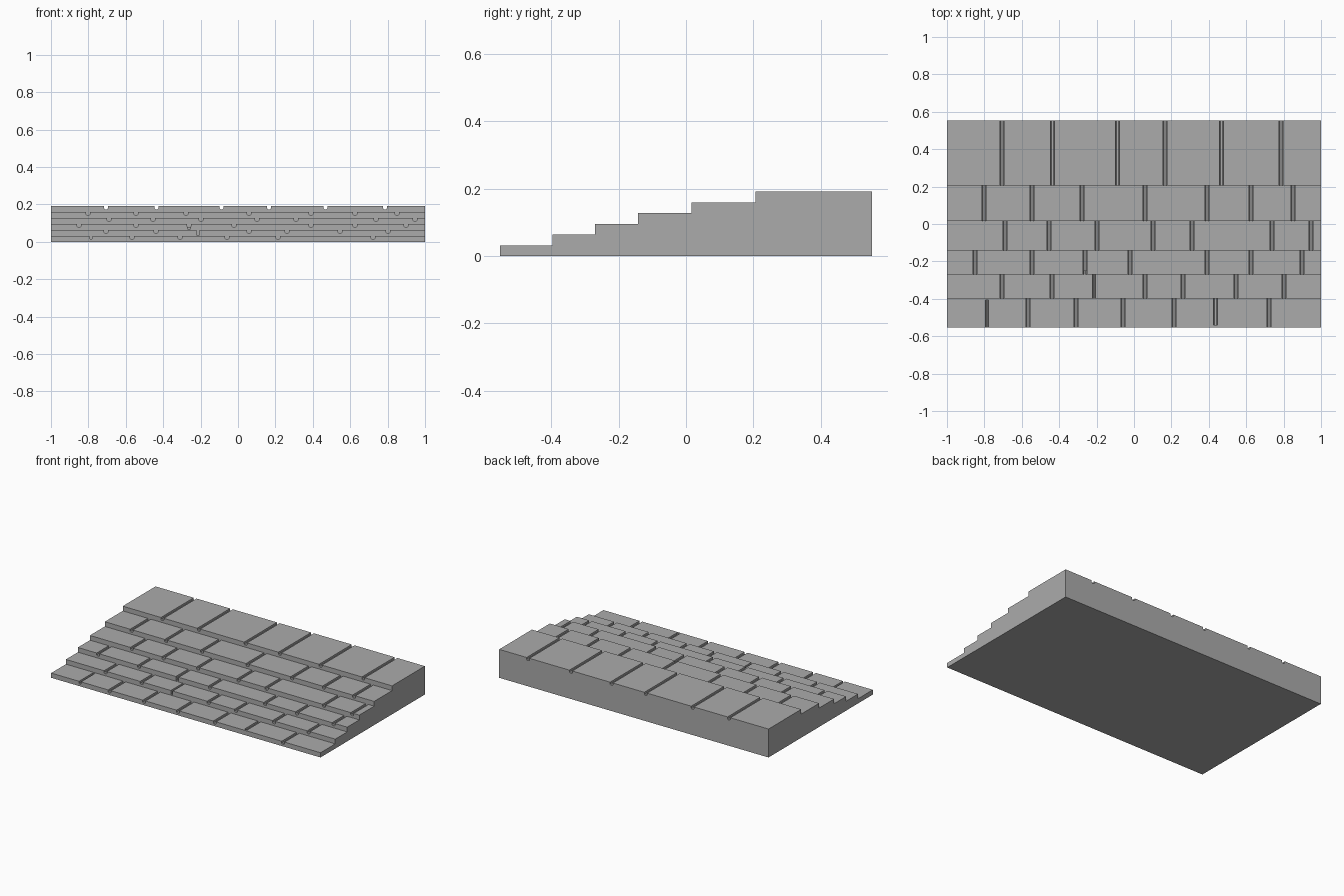
import bpy
import bmesh

cube = bpy.data.objects.get("Cube")
if cube:
    bpy.data.objects.remove(cube, do_unlink=True)

RISE = 0.0318
EDGES = [-0.553, -0.397, -0.27, -0.142, 0.016, 0.206, 0.553]
JOINTS = [
    [-0.567, -0.31, -0.059, 0.214, 0.722],
    [-0.706, -0.438, 0.059, 0.262, 0.545, 0.802],
    [-0.85, -0.545, -0.262, -0.021, 0.39, 0.626, 0.898],
    [-0.69, -0.455, -0.198, 0.102, 0.31, 0.738, 0.947],
    [-0.802, -0.545, -0.278, 0.059, 0.39, 0.626, 0.85],
    [-0.706, -0.436, -0.088, 0.166, 0.468, 0.786],
]

stone = bpy.data.materials.new("stone grey")
stone.use_nodes = True
grey = (0.41, 0.41, 0.41, 1)
stone.diffuse_color = grey
stone.node_tree.nodes["Principled BSDF"].inputs["Base Color"].default_value = grey


def prism(bm, points, direction):
    """Extrude a closed outline into a solid."""
    face = bm.faces.new([bm.verts.new(p) for p in points])
    ext = bmesh.ops.extrude_face_region(bm, geom=[face])
    verts = [g for g in ext["geom"] if isinstance(g, bmesh.types.BMVert)]
    bmesh.ops.translate(bm, verts=verts, vec=direction)


def make_object(name, bm):
    bmesh.ops.recalc_face_normals(bm, faces=bm.faces)
    mesh = bpy.data.meshes.new(name)
    bm.to_mesh(mesh)
    bm.free()
    mesh.materials.append(stone)
    obj = bpy.data.objects.new(name, mesh)
    bpy.context.collection.objects.link(obj)
    return obj


def groove(bm, x, y0, y1, top, width=0.021, depth=0.018):
    """Cutter for one joint, with a chamfered bottom."""
    w, c, up = width / 2, width / 4, 0.01
    outline = [(-w, up), (-w, c - depth), (c - w, -depth),
               (w - c, -depth), (w, c - depth), (w, up)]
    prism(bm, [(x + px, y0, top + pz) for px, pz in outline], (0, y1 - y0, 0))


# Stepped body from its side profile
profile = [(EDGES[0], 0)]
for i in range(len(JOINTS)):
    z = RISE * (i + 1)
    profile += [(EDGES[i], z), (EDGES[i + 1], z)]
profile.append((EDGES[-1], 0))
bm = bmesh.new()
prism(bm, [(-1, y, z) for y, z in profile], (2, 0, 0))
stairs = make_object("stone_stairs", bm)

# Joints between the slabs of each step
bm = bmesh.new()
last = len(JOINTS) - 1
for i, row in enumerate(JOINTS):
    back = EDGES[i + 1] + (0.02 if i == last else 0)
    for x in row:
        groove(bm, x, EDGES[i] - 0.01, back, RISE * (i + 1))

# Irregular joints: stopped short, narrow and deep
groove(bm, -0.786, EDGES[0] - 0.01, -0.405, RISE, width=0.015)
groove(bm, 0.436, -0.54, EDGES[1], RISE)
groove(bm, -0.214, EDGES[1] - 0.01, EDGES[2], 2 * RISE, width=0.014, depth=0.03)
cutter = make_object("joint_cutter", bm)

# Deep notch at the front of one joint
bm = bmesh.new()
groove(bm, -0.262, EDGES[2] - 0.01, -0.252, 3 * RISE, width=0.016, depth=0.03)
notch = make_object("notch_cutter", bm)

for tool in (cutter, notch):
    mod = stairs.modifiers.new(tool.name, "BOOLEAN")
    mod.operation = "DIFFERENCE"
    mod.solver = "EXACT"
    mod.object = tool
    tool.hide_render = True
    tool.hide_viewport = True
    tool.display_type = "WIRE"
